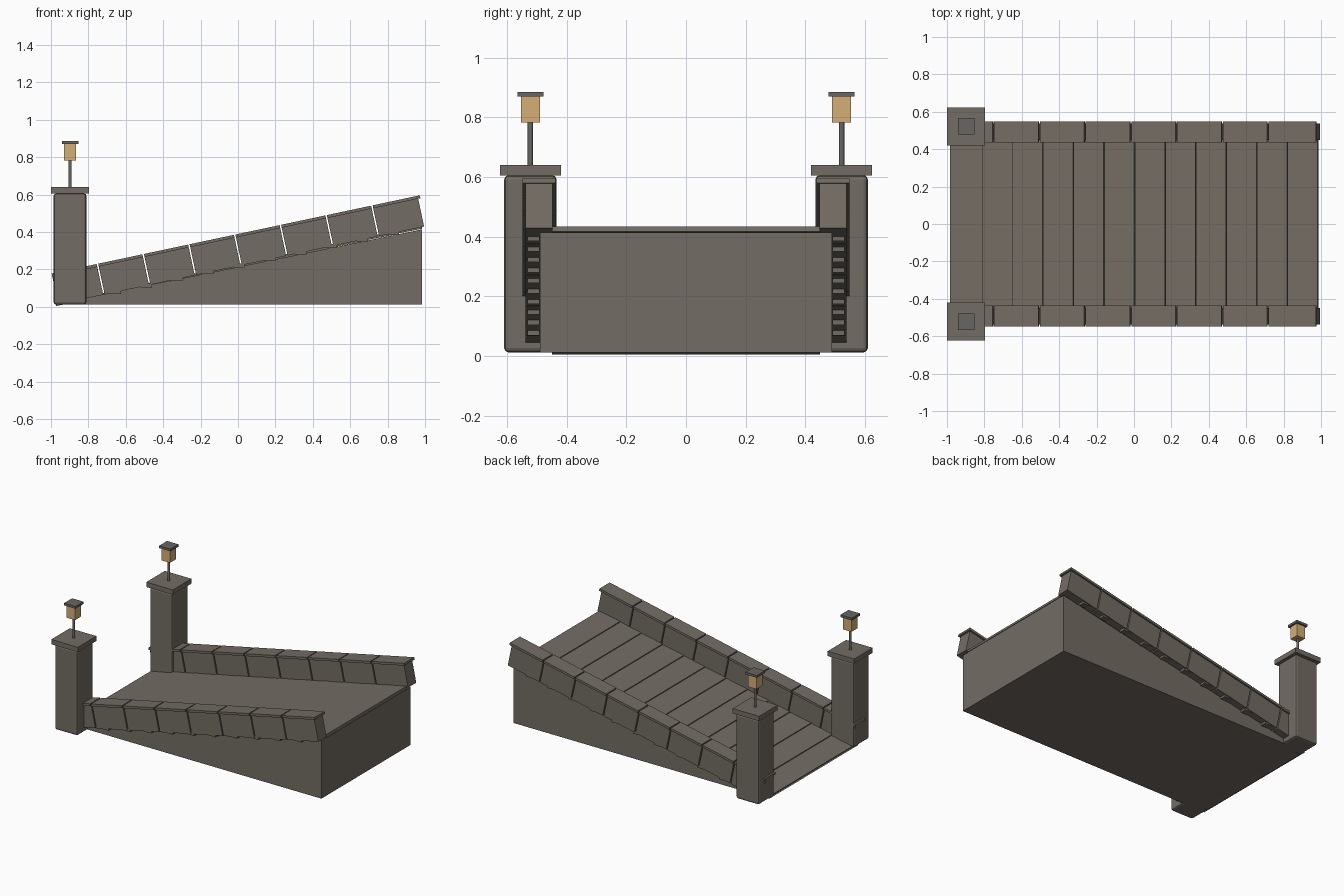
import bpy, bmesh, math
from mathutils import Matrix, Vector

cube = bpy.data.objects.get("Cube")
if cube:
    bpy.data.objects.remove(cube, do_unlink=True)

TILT = math.radians(12)


def material(name, rgb):
    m = bpy.data.materials.new(name)
    m.use_nodes = True
    m.diffuse_color = (*rgb, 1)
    m.node_tree.nodes["Principled BSDF"].inputs["Base Color"].default_value = (*rgb, 1)
    return m


STONE = material("warm grey stone", (0.17, 0.15, 0.125))
METAL = material("grey metal", (0.135, 0.133, 0.125))
GLOW = material("amber lantern glass", (0.66, 0.43, 0.18))


def finish(name, bm, mat, bevel=0, matrix=None):
    mesh = bpy.data.meshes.new(name)
    bmesh.ops.recalc_face_normals(bm, faces=bm.faces)
    bm.to_mesh(mesh)
    bm.free()
    mesh.materials.append(mat)
    obj = bpy.data.objects.new(name, mesh)
    bpy.context.collection.objects.link(obj)
    if matrix:
        obj.matrix_world = matrix
    if bevel:
        mod = obj.modifiers.new("Bevel", "BEVEL")
        mod.width = bevel
        mod.segments = 2
    return obj


def add_box(bm, lo, hi, matrix=None):
    lo, hi = Vector(lo), Vector(hi)
    m = Matrix.Translation((lo + hi) / 2) @ Matrix.Diagonal((*(hi - lo), 1))
    bmesh.ops.create_cube(bm, size=1, matrix=(matrix or Matrix()) @ m)


def box(name, lo, hi, mat, bevel=0):
    bm = bmesh.new()
    add_box(bm, lo, hi)
    return finish(name, bm, mat, bevel)


# Sloped frame: local x runs up the ramp, local z is square to it
slope = Matrix.Translation((0.012, 0, 0.22)) @ Matrix.Rotation(-TILT, 4, "Y")

# Solid wedge under the deck
bm = bmesh.new()
side = [bm.verts.new((x, -0.49, z)) for x, z in
        ((-0.985, 0.012), (0.985, 0.012), (0.985, 0.414))]
face = bm.faces.new(side)
ext = bmesh.ops.extrude_face_region(bm, geom=[face])
bmesh.ops.translate(bm, vec=(0, 0.98, 0),
                    verts=[v for v in ext["geom"] if isinstance(v, bmesh.types.BMVert)])
finish("ramp_wedge", bm, STONE)

# Deck planks, each tipped slightly so they form shallow laps
bm = bmesh.new()
PLANKS, START, END = 12, -1.01, 0.995
pitch = (END - START) / PLANKS
for i in range(PLANKS):
    place = Matrix.Translation((START + pitch * (i + 0.5), 0, 0)) @ Matrix.Rotation(math.radians(1), 4, "Y")
    half = pitch / 2 - 0.002
    add_box(bm, (-half, -0.45, -0.008), (half, 0.45, 0.01), place)
finish("deck_planks", bm, STONE, matrix=slope)

# Parapets, pillars and lanterns on both sides
BLOCKS, FIRST, LAST, GAP = 8, -0.995, 1.005, 0.004
step = (LAST - FIRST) / BLOCKS
PX = -0.898
for label, s in (("right", -1), ("left", 1)):
    wall, coping = bmesh.new(), bmesh.new()
    y = s * 0.493
    for i in range(BLOCKS):
        a = FIRST + i * step + (GAP if i else 0)
        b = FIRST + (i + 1) * step - (GAP if i < BLOCKS - 1 else 0)
        add_box(wall, (a, y - 0.045, 0), (b, y + 0.045, 0.152))
        tip = 0.012 if i == BLOCKS - 1 else 0
        add_box(coping, (a, y - 0.056, 0.152), (b + tip, y + 0.056, 0.168))
    finish(label + "_parapet_blocks", wall, STONE, matrix=slope)
    finish(label + "_parapet_coping", coping, STONE, matrix=slope)

    # Small level shims below the overhanging parapet
    shims = bmesh.new()
    for i in range(2, PLANKS):
        x = -0.985 + 0.165 * i
        z = 0.22 + (x - 0.012) * math.tan(TILT)
        add_box(shims, (x - 0.03, s * 0.512 - 0.02, z - 0.009), (x + 0.03, s * 0.512 + 0.02, z + 0.012))
    finish(label + "_parapet_shims", shims, STONE)

    y = s * 0.522

    def post(part, half, z0, z1, mat, bevel=0):
        box(label + part, (PX - half, y - half, z0), (PX + half, y + half, z1), mat, bevel)

    post("_pillar", 0.088, 0.012, 0.606, STONE, 0.014)
    post("_pillar_cap", 0.102, 0.606, 0.64, STONE)
    post("_lantern_glass", 0.032, 0.783, 0.87, GLOW)
    post("_lantern_lid", 0.044, 0.87, 0.886, METAL)
    bm = bmesh.new()
    bmesh.ops.create_cone(bm, cap_ends=True, segments=12, radius1=0.009, radius2=0.009,
                          depth=0.15, matrix=Matrix.Translation((PX, y, 0.71)))
    for f in bm.faces:
        f.smooth = len(f.verts) == 4
    finish(label + "_lantern_pole", bm, METAL)
